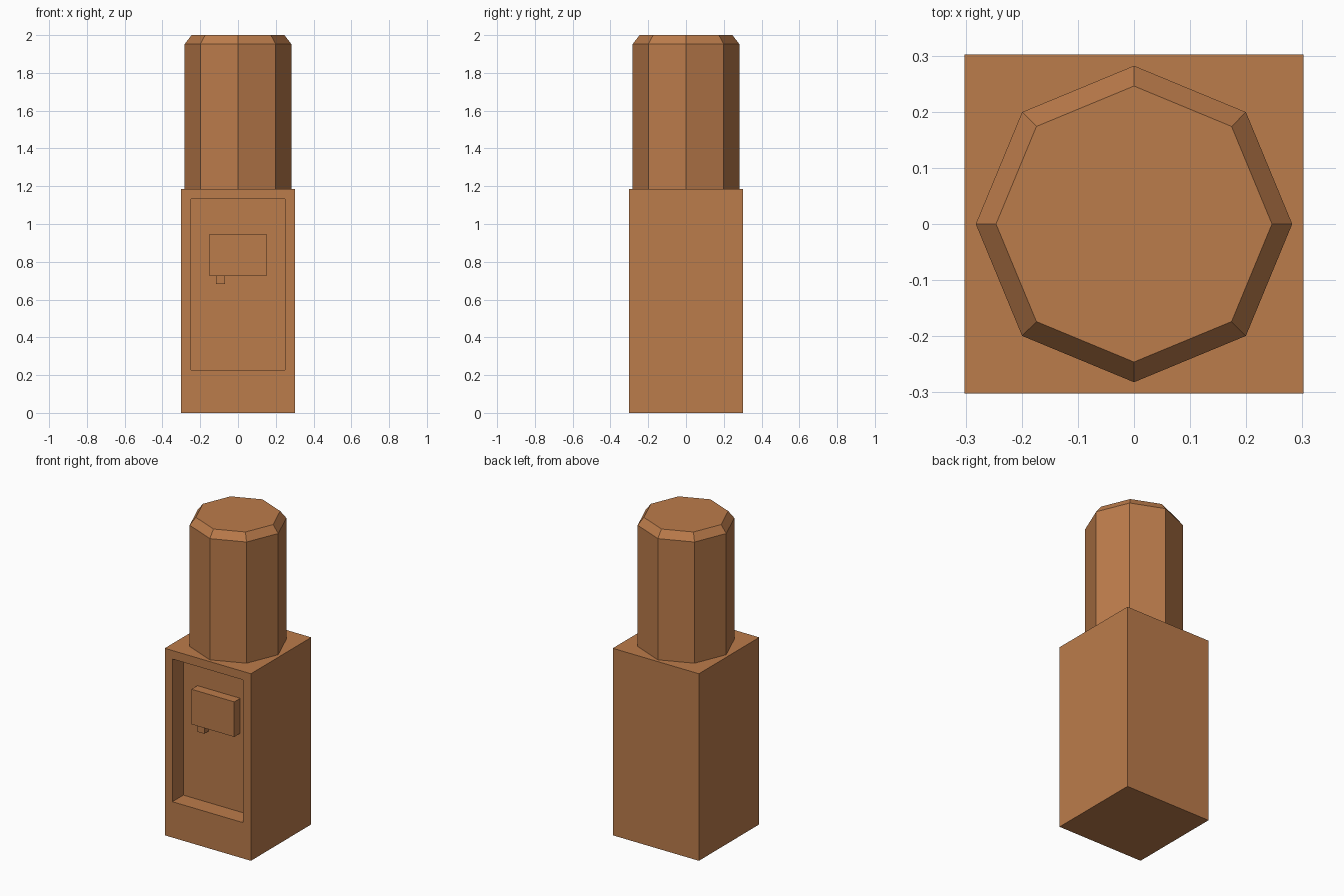
import bpy, bmesh
from mathutils import Matrix, Vector

if "Cube" in bpy.data.objects:
    bpy.data.objects.remove(bpy.data.objects["Cube"])

clay = bpy.data.materials.new("warm_brown")
clay.diffuse_color = (0.5, 0.2, 0.07, 1)
clay.use_nodes = True
clay.node_tree.nodes["Principled BSDF"].inputs["Base Color"].default_value = clay.diffuse_color


def finish(name, bm):
    bmesh.ops.recalc_face_normals(bm, faces=bm.faces)
    mesh = bpy.data.meshes.new(name)
    bm.to_mesh(mesh)
    bm.free()
    mesh.materials.append(clay)
    obj = bpy.data.objects.new(name, mesh)
    bpy.context.collection.objects.link(obj)
    return obj


def box(x, y, z):
    """Box mesh from (min, max) pairs."""
    bm = bmesh.new()
    ranges = (x, y, z)
    centre = Vector([(a + b) / 2 for a, b in ranges])
    size = [b - a for a, b in ranges]
    bmesh.ops.create_cube(bm, size=1, matrix=Matrix.Translation(centre) @ Matrix.Diagonal((*size, 1)))
    return bm


HALF, BODY_TOP, RECESS = 0.302, 1.185, 0.11

# Cabinet with a recessed bay in its front
bm = box((-HALF, HALF), (-HALF, HALF), (0, BODY_TOP))
bm.normal_update()
front = min(bm.faces, key=lambda f: f.calc_center_median().y)
bmesh.ops.inset_individual(bm, faces=[front], thickness=0.076)
for v in front.verts:
    if v.co.z < 0.5:
        v.co.z = 0.227
bay = bmesh.ops.extrude_face_region(bm, geom=[front])["geom"]
bmesh.ops.translate(bm, vec=(0, RECESS, 0), verts=[g for g in bay if isinstance(g, bmesh.types.BMVert)])
if front.is_valid:
    bmesh.ops.delete(bm, geom=[front], context='FACES_ONLY')
finish("cabinet", bm)

# Dispenser block and its small spout
back = -HALF + RECESS
finish("dispenser_block", box((-0.15, 0.15), (back - 0.06, back), (0.725, 0.947)))
finish("spout", box((-0.117, -0.068), (-0.24, -0.20), (0.682, 0.725)))

# Eight-sided bottle with a chamfered top
bm = bmesh.new()
bmesh.ops.create_cone(bm, cap_ends=True, segments=8, radius1=0.282, radius2=0.282,
                      depth=1.953 - BODY_TOP,
                      matrix=Matrix.Translation((0, 0, (1.953 + BODY_TOP) / 2)))
top = max(bm.faces, key=lambda f: f.calc_center_median().z)
ring = bmesh.ops.extrude_face_region(bm, geom=[top])["geom"]
for v in [g for g in ring if isinstance(g, bmesh.types.BMVert)]:
    v.co = (v.co.x * 0.872, v.co.y * 0.872, 2.0)
if top.is_valid:
    bmesh.ops.delete(bm, geom=[top], context='FACES_ONLY')
finish("bottle", bm)
